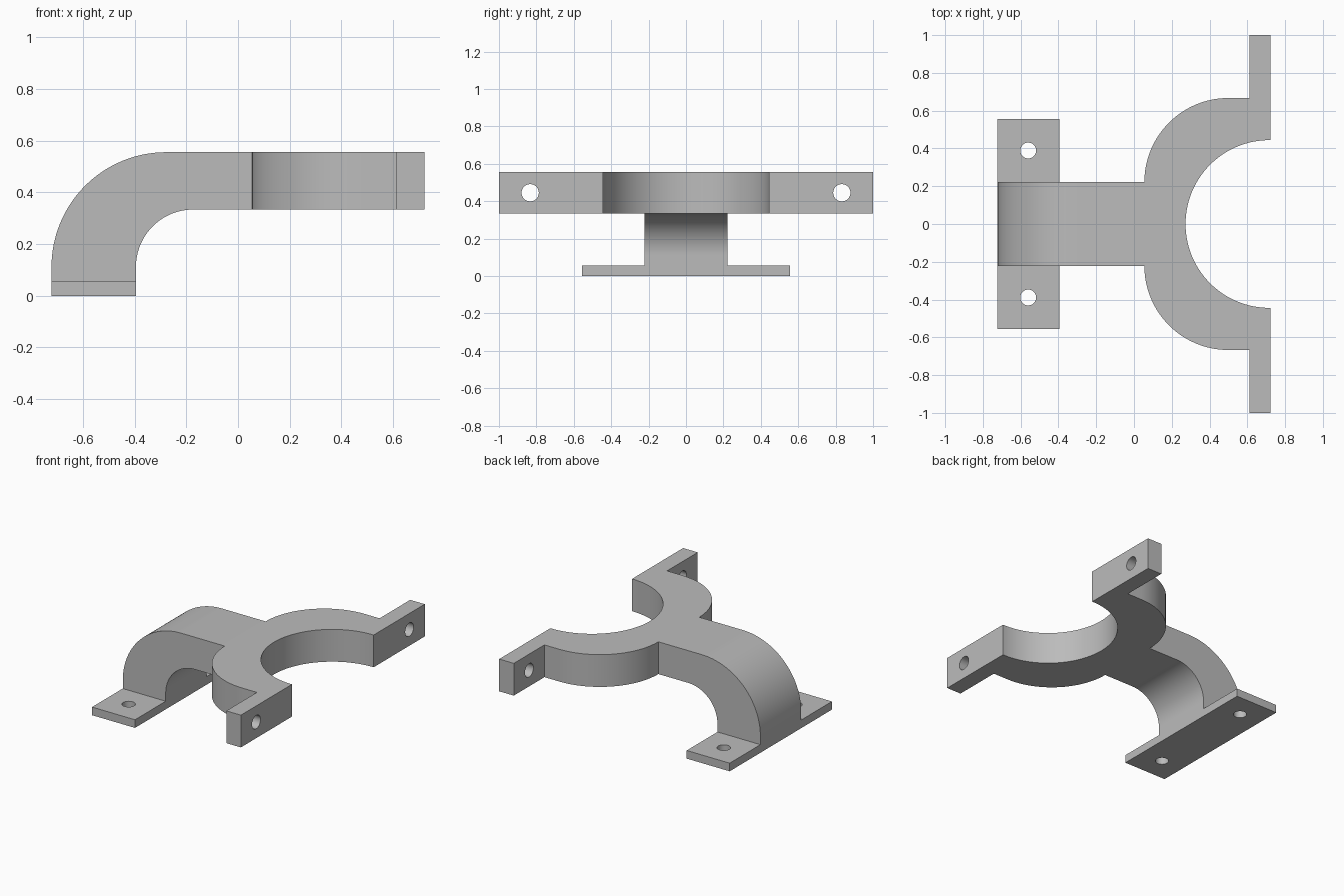
import bpy
import bmesh
from math import cos, sin, radians
from mathutils import Matrix, Vector

cube = bpy.data.objects.get("Cube")
if cube:
    bpy.data.objects.remove(cube, do_unlink=True)

# Main sizes
TOP, THICK, PLATE = 0.556, 0.222, 0.056
BACK, FRONT, FOOT_END = -0.722, 0.722, -0.395
ARM_HALF = 0.222
UNDER = TOP - THICK

grey = bpy.data.materials.new("plain grey")
grey.use_nodes = True
colour = (0.5, 0.5, 0.5, 1)
grey.diffuse_color = colour
grey.node_tree.nodes["Principled BSDF"].inputs["Base Color"].default_value = colour


def arc(cx, cy, r, start, end, steps=32):
    angles = [radians(start + (end - start) * i / steps) for i in range(steps + 1)]
    return [(cx + r * cos(a), cy + r * sin(a)) for a in angles]


def add_object(name, bm):
    bmesh.ops.recalc_face_normals(bm, faces=bm.faces)
    mesh = bpy.data.meshes.new(name)
    bm.to_mesh(mesh)
    bm.free()
    mesh.materials.append(grey)
    ob = bpy.data.objects.new(name, mesh)
    bpy.context.collection.objects.link(ob)
    return ob


def extrude(name, points, offset):
    """Closed solid from 3D outline points pushed along an offset."""
    bm = bmesh.new()
    face = bm.faces.new([bm.verts.new(p) for p in points])
    result = bmesh.ops.extrude_face_region(bm, geom=[face], use_keep_orig=True)
    moved = [g for g in result["geom"] if isinstance(g, bmesh.types.BMVert)]
    bmesh.ops.translate(bm, verts=moved, vec=Vector(offset))
    return add_object(name, bm)


def combine(target, other, operation):
    mod = target.modifiers.new(operation.lower(), 'BOOLEAN')
    mod.operation, mod.solver, mod.object = operation, 'EXACT', other
    bpy.context.view_layer.objects.active = target
    bpy.ops.object.modifier_apply(modifier=mod.name)
    bpy.data.objects.remove(other, do_unlink=True)


def drill(target, centre, radius, axis):
    bm = bmesh.new()
    turn = Matrix.Rotation(radians(90), 4, 'Y') if axis == 'X' else Matrix()
    bmesh.ops.create_cone(bm, cap_ends=True, segments=40, radius1=radius, radius2=radius,
                          depth=0.3, matrix=Matrix.Translation(centre) @ turn)
    cutter = add_object("hole_cutter", bm)
    cutter.hide_render = True
    combine(target, cutter, 'DIFFERENCE')


# Curved arm, side profile swept across its width
side = [(BACK, 0)] + arc(BACK + 0.444, 0.112, 0.444, 180, 90)
side += [(0.15, TOP), (0.15, UNDER)]
side += arc(FOOT_END + 0.222, 0.112, 0.222, 90, 180) + [(FOOT_END, 0)]
bracket = extrude("bracket", [(x, -ARM_HALF, z) for x, z in side], (0, 2 * ARM_HALF, 0))

# Half-round yoke with bolting tabs, one half outline mirrored
half = arc(0.717, 0, 0.444, 180, 90, 48)
half += [(FRONT, 0.444), (FRONT, 1), (0.611, 1), (0.611, 0.667)]
half += arc(0.5, 0.222, 0.445, 90, 180)
outline = half + [(x, -y) for x, y in reversed(half[1:])]
yoke = extrude("yoke", [(x, y, UNDER) for x, y in outline], (0, 0, THICK))

# Foot plate
corners = [(BACK, -0.556), (FOOT_END, -0.556), (FOOT_END, 0.556), (BACK, 0.556)]
foot = extrude("foot_plate", [(x, y, 0) for x, y in corners], (0, 0, PLATE))

combine(bracket, yoke, 'UNION')
combine(bracket, foot, 'UNION')

# Bolt holes in foot plate and tabs
for s in (-1, 1):
    drill(bracket, (-0.56, s * 0.389, PLATE / 2), 0.042, 'Z')
    drill(bracket, (0.667, s * 0.833, TOP - THICK / 2), 0.046, 'X')

bpy.ops.object.select_all(action='DESELECT')
bracket.select_set(True)
bpy.context.view_layer.objects.active = bracket
bpy.ops.object.shade_smooth_by_angle(angle=radians(30))
